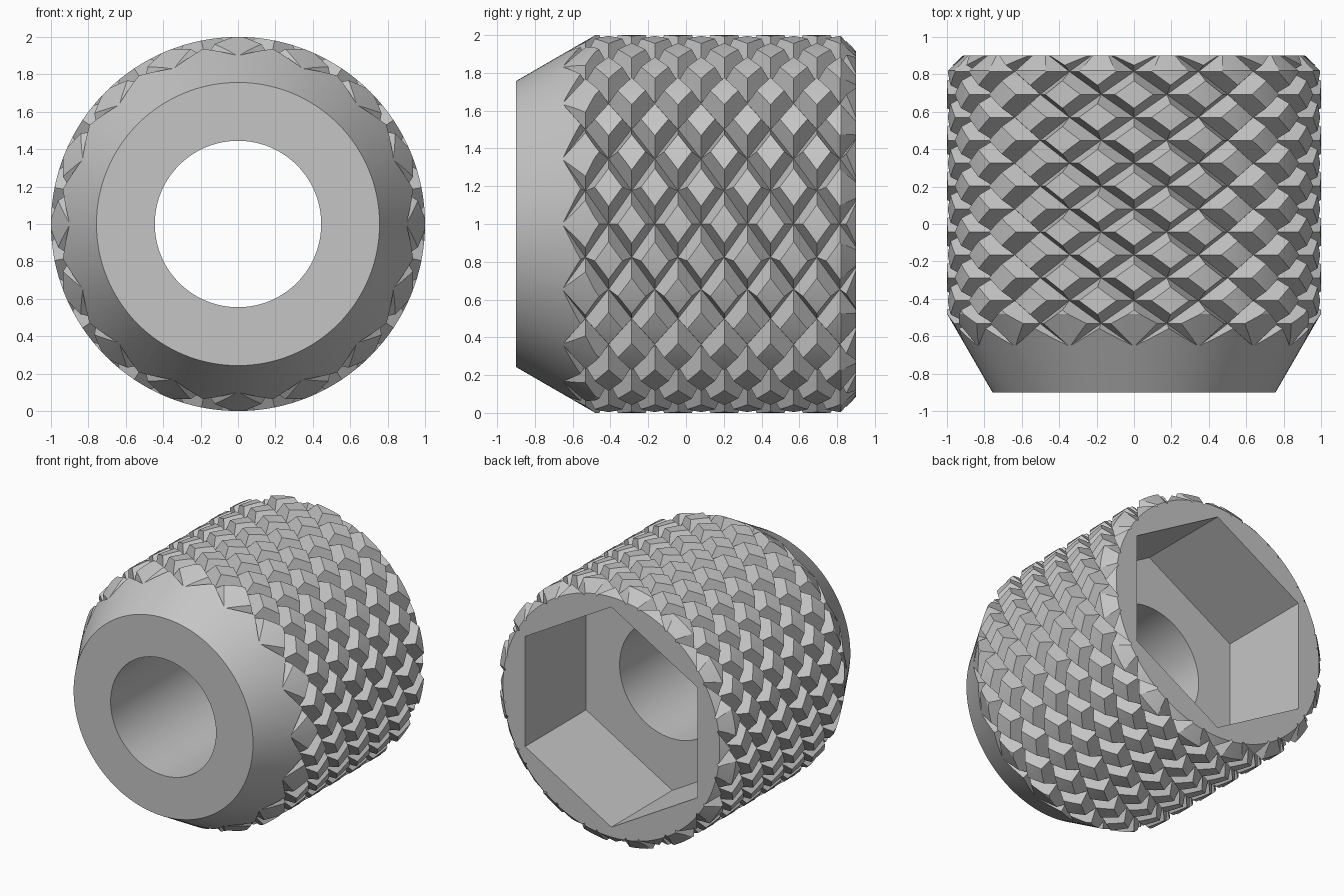
import bpy, bmesh
from math import pi, cos, sin, radians

cube = bpy.data.objects.get("Cube")
if cube:
    bpy.data.objects.remove(cube, do_unlink=True)

grey = bpy.data.materials.new("plain grey")
grey.use_nodes = True
grey.diffuse_color = (0.56, 0.56, 0.56, 1)
grey.node_tree.nodes["Principled BSDF"].inputs["Base Color"].default_value = (0.56, 0.56, 0.56, 1)


def make_object(name, bm):
    bmesh.ops.recalc_face_normals(bm, faces=bm.faces)
    mesh = bpy.data.meshes.new(name)
    bm.to_mesh(mesh)
    bm.free()
    mesh.materials.append(grey)
    obj = bpy.data.objects.new(name, mesh)
    obj.location.z = 1
    bpy.context.collection.objects.link(obj)
    return obj


def ring(bm, y, radius, count, start=0):
    """Ring of vertices about the y axis; radius is a function of the index."""
    angles = [start + 2 * pi * i / count for i in range(count)]
    return [bm.verts.new((radius(i) * cos(a), y, radius(i) * sin(a)))
            for i, a in enumerate(angles)]


def lathe(name, profile, count, start=0):
    bm = bmesh.new()
    rings = [ring(bm, y, lambda i, r=r: r, count, start) for r, y in profile]
    for a, b in zip(rings, rings[1:]):
        for i in range(count):
            k = (i + 1) % count
            bm.faces.new((a[i], a[k], b[k], b[i]))
    bm.faces.new(rings[0])
    bm.faces.new(rings[-1])
    return make_object(name, bm)


def knurl(name, valley, peak, columns, rows, pitch, y0):
    """Checker of peaks and valleys, creased along the valley diagonals."""
    bm = bmesh.new()
    rings = [ring(bm, y0 + j * pitch,
                  lambda i, j=j: valley if (i + j) % 2 else peak, columns)
             for j in range(rows)]
    for j in range(rows - 1):
        a, b = rings[j], rings[j + 1]
        for i in range(columns):
            k = (i + 1) % columns
            if (i + j) % 2:
                tris = ((a[i], a[k], b[k]), (a[i], b[k], b[i]))
            else:
                tris = ((a[i], a[k], b[i]), (a[k], b[k], b[i]))
            for t in tris:
                bm.faces.new(t)
    bm.faces.new(rings[0])
    bm.faces.new(rings[-1])
    return make_object(name, bm)


# Turned blank: conical nose, straight grip, small rear chamfer
body = lathe("knurled_knob", [(0.757, -0.9), (1, -0.48), (1, 0.82), (0.915, 0.9)], 128)

# Cutters: diamond grip pattern, through bore, hexagonal rear pocket
diamonds = knurl("knurl_pattern", 0.903, 1.145, 32, 18, 0.1225, -1.0225)
bore = lathe("bore_cutter", [(0.445, -1.2), (0.445, 0.5)], 96)
pocket = lathe("hex_pocket_cutter", [(0.84, 0.165), (0.84, 1.2)], 6, pi / 2)

bpy.context.view_layer.objects.active = body
for cutter, operation in ((diamonds, 'INTERSECT'), (bore, 'DIFFERENCE'), (pocket, 'DIFFERENCE')):
    mod = body.modifiers.new(cutter.name, 'BOOLEAN')
    mod.object = cutter
    mod.operation = operation
    mod.solver = 'EXACT'
    bpy.ops.object.modifier_apply(modifier=mod.name)
    bpy.data.objects.remove(cutter, do_unlink=True)

# Smooth turned surfaces, crisp knurl facets
bpy.ops.object.select_all(action='DESELECT')
body.select_set(True)
bpy.ops.object.shade_smooth_by_angle(angle=radians(20))
